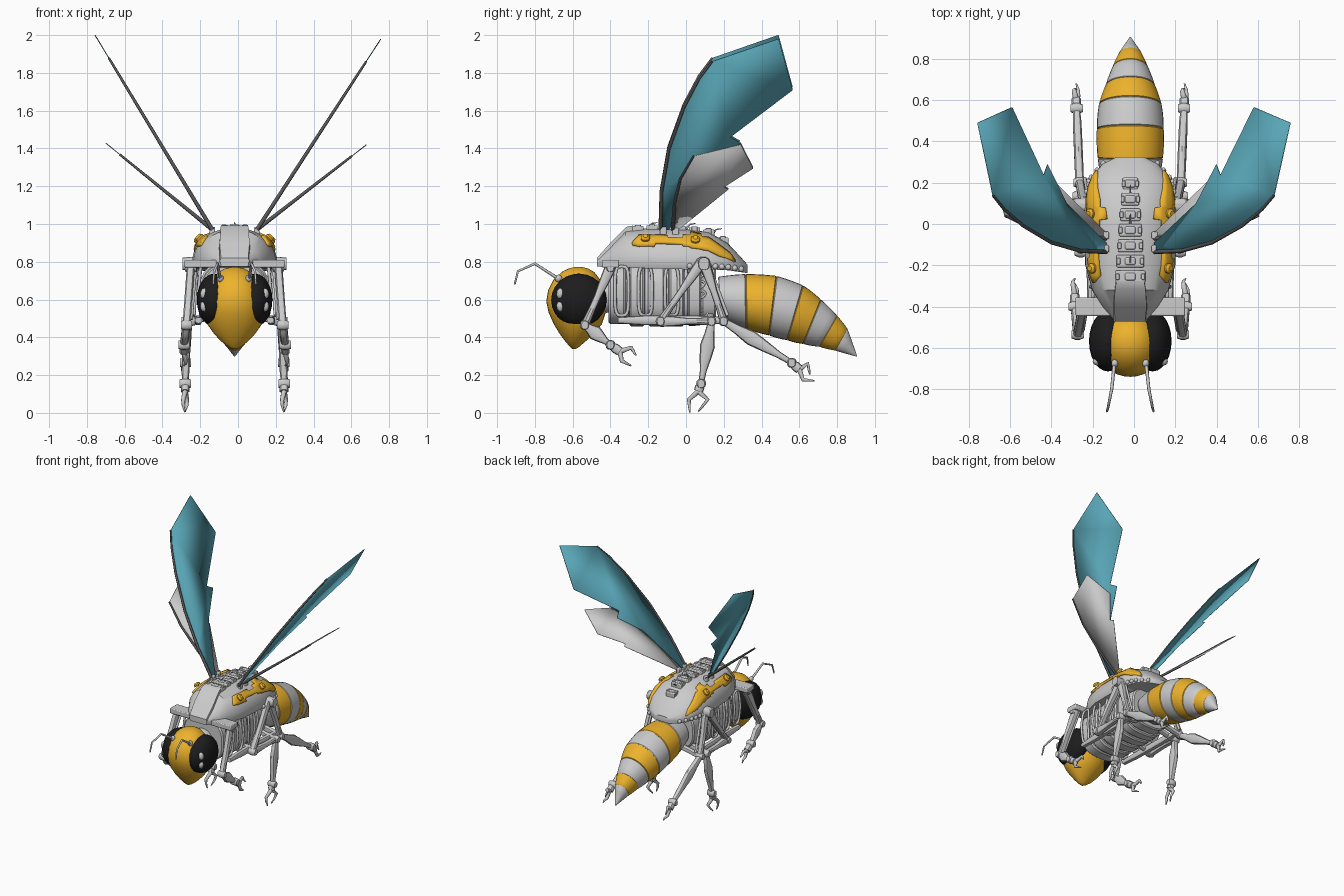
import bpy, bmesh, math
from mathutils import Vector as V

if "Cube" in bpy.data.objects:
    bpy.data.objects.remove(bpy.data.objects["Cube"])

CX = -0.018  # body axis
TAU = 2 * math.pi


def material(name, rgb):
    m = bpy.data.materials.new(name)
    m.diffuse_color = (*rgb, 1)
    m.use_nodes = True
    m.node_tree.nodes["Principled BSDF"].inputs["Base Color"].default_value = m.diffuse_color
    return m


YELLOW = material("yellow", (0.85, 0.45, 0.025))
BLACK = material("black", (0.012, 0.012, 0.012))
BLUE = material("wing_blue", (0.1, 0.38, 0.47))
DARK = material("dark_grey", (0.1, 0.1, 0.1))


def mesh(name, verts, faces, mat=None, angle=35):
    bm = bmesh.new()
    vs = [bm.verts.new(v) for v in verts]
    for f in faces:
        bm.faces.new([vs[i] for i in f])
    bmesh.ops.recalc_face_normals(bm, faces=bm.faces)
    me = bpy.data.meshes.new(name)
    bm.to_mesh(me)
    bm.free()
    me.shade_smooth()
    me.set_sharp_from_angle(angle=math.radians(angle))
    if mat:
        me.materials.append(mat)
    ob = bpy.data.objects.new(name, me)
    bpy.context.collection.objects.link(ob)
    return ob


def loft(name, rings, mat=None, angle=35):
    n, k = len(rings[0]), len(rings)
    faces = [(i*n + j, i*n + (j+1) % n, (i+1)*n + (j+1) % n, (i+1)*n + j) for i in range(k-1) for j in range(n)]
    faces += [tuple(range(n)), tuple(range((k-1)*n, k*n))]
    return mesh(name, [p for r in rings for p in r], faces, mat, angle)


def oval(c, a, b, n=32, e=1.0):
    """Superellipse ring about c spanned by vectors a and b."""
    f = lambda v: math.copysign(abs(v) ** e, v)
    return [V(c) + V(a) * f(math.cos(TAU*i/n)) + V(b) * f(math.sin(TAU*i/n)) for i in range(n)]


def ball(name, c, r, mat=None, n=24):
    rings = []
    for i in range(n // 2 + 1):
        t = min(max(math.pi * i / (n // 2), 0.03), math.pi - 0.03)
        s = math.sin(t)
        rings.append(oval((c[0], c[1], c[2] + r[2]*math.cos(t)), (r[0]*s, 0, 0), (0, r[1]*s, 0), n))
    return loft(name, rings, mat, 60)


def limb(name, a, b, widths, thick, n=10, mat=None):
    """Bar from a to b; widths are half-widths seen from the side."""
    a, b = V(a), V(b)
    d = (b - a).normalized()
    ref = V((0, 0, 1)) if abs(d.x) > 0.9 else V((1, 0, 0))
    nrm = d.cross(ref).normalized()
    side = nrm.cross(d)
    k = len(widths) - 1
    return loft(name, [oval(a.lerp(b, i/k), nrm*w, side*min(thick, w*1.2), n, 0.8) for i, w in enumerate(widths)], mat)


def tube(name, pts, r, r_end=None, mat=None):
    cu = bpy.data.curves.new(name, 'CURVE')
    cu.dimensions, cu.bevel_depth, cu.bevel_resolution, cu.use_fill_caps = '3D', r, 2, True
    sp = cu.splines.new('POLY')
    sp.points.add(len(pts) - 1)
    for i, p in enumerate(pts):
        sp.points[i].co = (*p, 1)
        sp.points[i].radius = 1 if r_end is None else 1 + (r_end/r - 1) * i / (len(pts) - 1)
    if mat:
        cu.materials.append(mat)
    ob = bpy.data.objects.new(name, cu)
    bpy.context.collection.objects.link(ob)


def box(name, c, s, bevel=0.006, mat=None):
    x, y, z = (v / 2 for v in s)
    vs = [V(c) + V((i*x, j*y, k*z)) for i in (-1, 1) for j in (-1, 1) for k in (-1, 1)]
    ob = mesh(name, vs, [(0, 1, 3, 2), (4, 5, 7, 6), (0, 1, 5, 4), (2, 3, 7, 6), (0, 2, 6, 4), (1, 3, 7, 5)], mat)
    md = ob.modifiers.new("bevel", 'BEVEL')
    md.width, md.segments = bevel, 2
    return ob


# head: z, front y, back y, half width
HEAD = [(.772, -.59, -.55, .012), (.765, -.62, -.52, .05), (.745, -.66, -.485, .085), (.70, -.705, -.45, .125),
        (.65, -.73, -.43, .15), (.59, -.74, -.42, .165), (.53, -.727, -.425, .163), (.47, -.70, -.445, .145),
        (.42, -.67, -.485, .11), (.38, -.64, -.53, .073), (.35, -.615, -.565, .035), (.337, -.6, -.585, .008)]
loft("head", [oval((CX, (f+b)/2, z), (w, 0, 0), (0, (b-f)/2, 0)) for z, f, b, w in HEAD], YELLOW, 60)
ball("neck", (CX, -.42, .62), (.09, .08, .09))

# abdomen boundaries: top y,z  bottom y,z  half width
ABD = [(.17, .72, .18, .50, .13), (.315, .735, .32, .445, .158), (.48, .725, .44, .41, .162), (.62, .675, .535, .385, .152),
       (.715, .60, .62, .365, .12), (.80, .515, .705, .35, .087), (.855, .445, .79, .33, .055), (.906, .302, .903, .298, .003)]
for i in range(7):
    rings = []
    for t in (0, .03, .35, .65, .97, 1):
        a, b = ABD[i], ABD[i+1]
        y1, z1, y2, z2, w = (p + (q-p)*t for p, q in zip(a, b))
        k = (0.97 if t in (0, 1) else 1 + 0.07*t*(1-t))
        rings.append(oval((CX, (y1+y2)/2, (z1+z2)/2), (w*k, 0, 0), (0, (y1-y2)/2*k, (z1-z2)/2*k)))
    loft("stinger" if i == 6 else f"abdomen_segment_{i+1}", rings, YELLOW if i in (1, 3, 5) else None)

# ribbed lower thorax
rings = []
y = -.41
for i, (dy, k) in enumerate([(.09, 1), (.02, .9), (.08, 1), (.02, .9), (.09, 1), (.02, .9), (.08, 1), (.02, .9), (.07, 1), (.08, .92)]):
    for t in (0, .12, .88, 1):
        yy = y + dy*t
        s = k * (1 if 0 < t < 1 else .95) * (1 - .6*max(0, yy+.02)**1.3) * (.93 if i == 0 else 1)
        rings.append(oval((CX, yy, .63), (.185*s, 0, 0), (0, 0, .172*s), 32, .7))
    y += dy
loft("ribbed_thorax", rings, None, 30)

# upper shell: y, half width, base z, height
DOME = [(-.47, .075, .80, .02), (-.40, .135, .795, .095), (-.32, .185, .795, .175), (-.2, .218, .79, .188), (0, .226, .785, .188),
        (.12, .22, .785, .172), (.22, .192, .78, .12), (.29, .135, .77, .055), (.325, .065, .765, .02)]


def shell(y, u, off=0.0, s=1):
    for a, b in zip(DOME, DOME[1:]):
        if y <= b[0]:
            break
    t = (y - a[0]) / (b[0] - a[0])
    w, zb, h = (p + (q-p)*t for p, q in zip(a[1:], b[1:]))
    c, n = abs(math.cos(u))**.9, abs(math.sin(u))**.9
    return V((CX + s*math.copysign((w+off)*c, math.cos(u)), y, zb + (h+off)*n))


rows = []
for y, w, zb, h in DOME:
    rows.append([shell(y, math.pi*j/20) for j in range(21)]
                + [V((CX - w*.95, y, zb-.025)), V((CX + w*.95, y, zb-.025))])
loft("upper_shell", rows, None, 30)

# front hood and spine plates
hood = [(-.472, .08, .80, .82), (-.40, .088, .80, .90), (-.315, .082, .85, .985), (-.28, .075, .85, .992)]
loft("front_hood", [[V((CX-w, y, z0)), V((CX-w*.9, y, z1)), V((CX+w*.9, y, z1)), V((CX+w, y, z0))] for y, w, z0, z1 in hood])
for i in range(7):
    y = -.255 + i*.075
    z = shell(y, math.pi/2).z
    box("spine_plate", (CX, y, z-.006), (.145 - .012*i, .06, .042))
    box("spine_block", (CX, y, z+.008), (.05, .035, .026))
    for s in (1, -1):
        box("spine_clip", (CX + s*(.062-.005*i), y, z), (.018, .03, .042), .003)
for y in (-.2, .0, .14):
    z = shell(y, math.pi/2).z
    tube("spine_hook", [(CX, y, z), (CX, y+.02, z+.025), (CX, y+.05, z+.03)], .006, .002)

# wing outlines as (y, z), front edge points first
FORE = [(-.135, .97), (-.13, 1.17), (-.09, 1.4), (-.01, 1.62), (.07, 1.77), (.138, 1.86), (.49, 1.98), (.565, 1.71), (.235, 1.46), (.287, 1.43), (.1, 1.28), (-.09, .97)]
HIND = [(-.07, .97), (-.06, 1.11), (-.03, 1.24), (.04, 1.36), (.29, 1.42), (.355, 1.295), (.2, 1.195), (.225, 1.185), (-.04, .97)]


def wing(name, outline, spar, slope, s, mat):
    g = 1.02 if s < 0 else 1
    pts = [V((CX + s*(.118 + (slope if s > 0 else slope-.035)*(z-.97)), y, .97 + (z-.97)*g)) for y, z in outline]
    ob = mesh(name, pts, [tuple(range(len(pts)))], mat)
    md = ob.modifiers.new("thickness", 'SOLIDIFY')
    md.thickness, md.offset = .005, 0
    tube(name + "_spar", pts[:spar], .011, .006, DARK)
    box(name + "_mount", pts[0] + V((0, .015, -.01)), (.03, .035, .05))


for s in (1, -1):
    X = lambda o: CX + s*o
    tag = "right_" if s > 0 else "left_"
    wing(tag + "fore_wing", FORE, 6, .65, s, BLUE)
    wing(tag + "hind_wing", HIND, 4, 1.29, s, None)

    # yellow side plate following the shell
    cols = [(-.285, .5, .58), (-.25, .46, .85), (-.17, .46, .85), (-.16, .56, .85), (-.1, .56, .85), (-.095, .56, .76), (-.02, .56, .76), (-.015, .5, .9),
            (.02, .5, .9), (.025, .46, 1.1), (.08, .44, 1.05), (.085, .42, .9), (.12, .4, .9), (.18, .3, .75), (.235, .28, .6), (.262, .25, .35)]
    vs = [shell(y, lo + (hi-lo)*k/3, .013, s) for y, lo, hi in cols for k in range(4)]
    ob = mesh(tag + "side_plate", vs, [(4*i+k, 4*i+k+1, 4*i+k+5, 4*i+k+4) for i in range(len(cols)-1) for k in range(3)], YELLOW)
    ob.modifiers.new("thickness", 'SOLIDIFY').thickness = .02
    for y in (-.215, .05):
        p = shell(y, .68, .015, s)
        limb(tag + "plate_bolt", p, p + V((s*.015, 0, .015)), [.024, .024, .012], .024, 12, YELLOW)

    # eye, lenses, antenna
    ball(tag + "eye", (X(.108), -.567, .597), (.092, .147, .14), BLACK)
    for y, z in ((-.665, .63), (-.665, .565)):
        ball(tag + "eye_lens", (X(.16), y, z), (.022, .02, .03), None, 16)
    tube(tag + "antenna", [(X(.075), -.66, .70), (X(.09), -.80, .79), (X(.108), -.89, .75), (X(.113), -.907, .68)], .009, .005)
    ball(tag + "antenna_base", (X(.075), -.675, .712), (.017, .02, .02), None, 12)

    # rim beads, vents and rib panels
    for i in range(9):
        p = shell(.02 + i*.034, 0, 0, s)
        ball(tag + "rim_bead", p + V((0, 0, -.008)), (.014, .016, .016), None, 10)
    for i in range(5):
        c = V((X(.168 - .012*abs(i-1.5)), .065 + .006*i, .73 - .052*i))
        tube(tag + "vent", oval(c, (0, .026, .006), (0, 0, .018), 16) + [c + V((0, .026, .006))], .006)
    for y in (-.34, -.215, -.075):
        c = V((X(.18), y, .645))
        tube(tag + "rib_panel", [q + V((s*.012*(1-abs(q.z-.645)/.12), 0, 0)) for q in
             (lambda r: r + r[:1])(oval(c, (0, .036, 0), (0, 0, .13), 20, .5))], .009)

    # legs as joint paths (x offset, y, z)
    legs = {
        "front_leg": ([(.232, -.40, .77), (.255, -.535, .465), (.268, -.40, .36)], (.268, -.35, .325), [(-.02, -.29, .345, -.265, .305), (.02, -.34, .275, -.29, .25)]),
        "middle_leg": ([(.225, .085, .80), (.24, -.135, .485), (.25, .135, .485), (.262, .08, .155)], (.262, .065, .115), [(-.02, .015, .07, .02, .004), (.02, .115, .07, .065, .008)]),
        "rear_leg": ([(.225, .095, .80), (.245, .20, .485), (.26, .56, .265)], (.262, .60, .23), [(-.02, .645, .26, .655, .205), (.02, .62, .175, .68, .17)]),
    }
    for leg, (path, wrist, claws) in legs.items():
        P = [V((X(o), y, z)) for o, y, z in path]
        for i, (a, b) in enumerate(zip(P, P[1:])):
            last = i == len(P) - 2
            limb(tag + leg + f"_part_{i+1}", a, b, [.018, .026, .04, .03, .018, .014] if last else [.03, .026, .018, .018, .022], .022)
            if i == 0:
                tube(tag + leg + "_piston", [a + V((-s*.025, .02, 0)), b + V((-s*.025, .02, .03))], .009)
        for p in P:
            limb(tag + leg + "_joint", p - V((.03, 0, 0)), p + V((.03, 0, 0)), [.018, .026, .026, .018], .026, 12)
        w = V((X(wrist[0]), wrist[1], wrist[2]))
        limb(tag + leg + "_wrist", P[-1], w, [.016, .026, .024], .024)
        for dx, y1, z1, y2, z2 in claws:
            tube(tag + leg + "_claw", [w, (w.x + dx/2, y1, z1), (w.x + dx/2, (y1+y2)/2, (z1+z2)/2), (w.x, y2, z2)], .015, .004)

    # hip bars and lower frame
    box(tag + "front_hip_bar", (X(.18), -.40, .79), (.17, .09, .04))
    limb(tag + "middle_hip_bar", (X(.12), .095, .79), (X(.275), .095, .79), [.035, .035, .028], .035, 12)
    limb(tag + "lower_rail", (X(.19), -.36, .49), (X(.2), .2, .49), [.016, .026, .026, .026, .018], .02)
    for y in (-.12, .13, .2):
        limb(tag + "lower_strut", (X(.08), y, .52), (X(.24), y, .485), [.024, .018, .022], .02)
